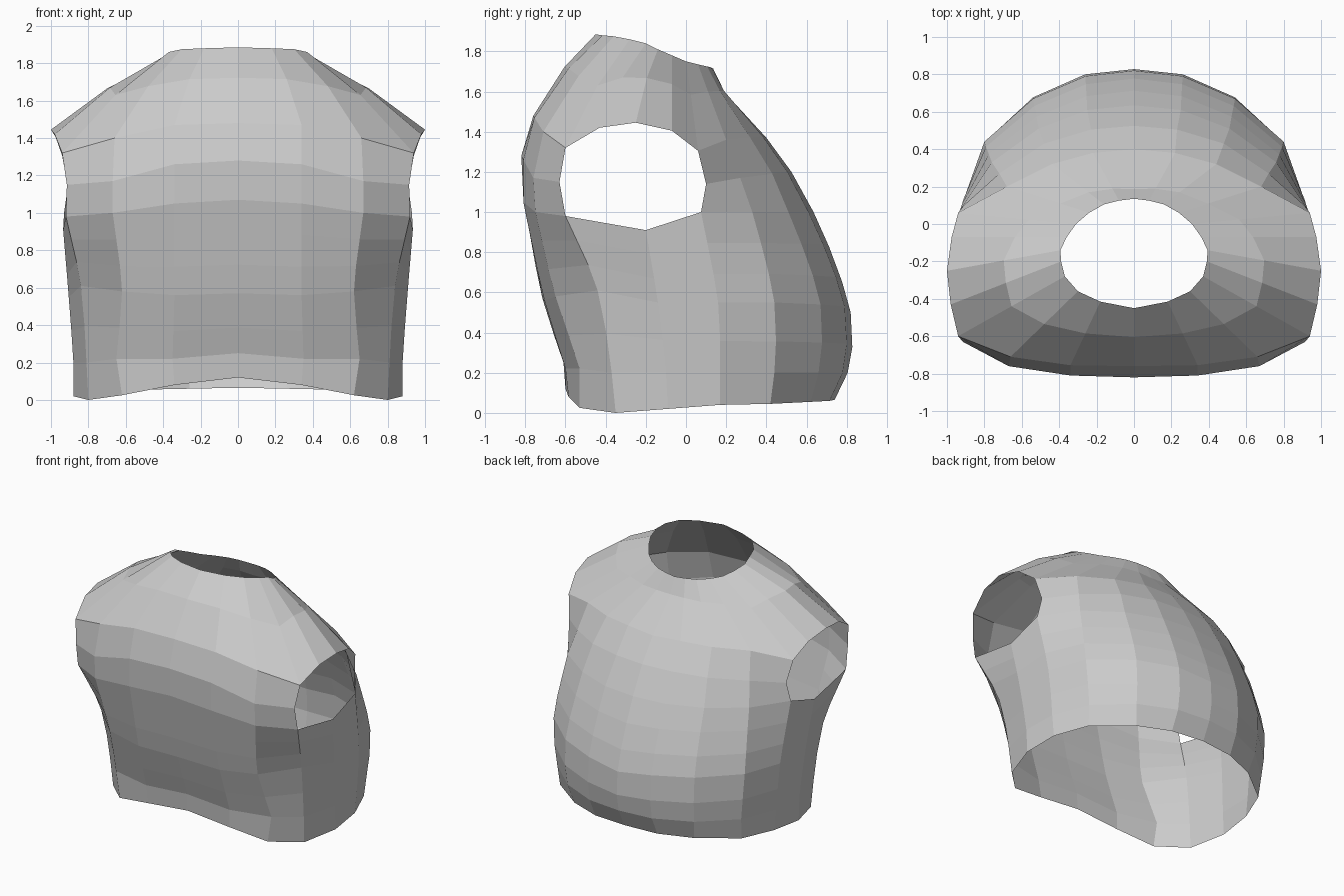
import bpy, bmesh
from mathutils import Vector

if "Cube" in bpy.data.objects:
    bpy.data.objects.remove(bpy.data.objects["Cube"])

# Half cross-sections, from front centre round the +x side to back centre
hem = [(0,-.6,.12),(.34,-.585,.08),(.62,-.53,.025),(.8,-.35,0),(.88,-.09,.02),
       (.86,.17,.04),(.76,.42,.045),(.5,.62,.055),(.26,.715,.06),(0,.74,.065)]
waist = [(0,-.61,.25),(.35,-.6,.22),(.65,-.53,.22),(.81,-.37,.2),(.88,-.1,.2),
         (.875,.17,.2),(.77,.44,.2),(.53,.66,.2),(.26,.78,.2),(0,.805,.2)]
ribs = [(0,-.715,.57),(.34,-.705,.56),(.62,-.65,.58),(.84,-.44,.61),(.905,-.14,.55),
        (.9,.16,.55),(.8,.44,.55),(.54,.67,.54),(.26,.79,.53),(0,.82,.5)]
armpit = [(0,-.81,1.07),(.34,-.81,1.05),(.67,-.75,1.0),(.92,-.6,.98),(.935,-.2,.91),
          (.93,.075,1.0),(.76,.33,1.0),(.51,.51,1.0),(.25,.61,1.0),(0,.635,1.0)]
chest = [(0,-.82,1.28),(.34,-.81,1.26),(.67,-.76,1.17),(.915,-.63,1.15),
         (.91,.1,1.14),(.72,.27,1.17),(.48,.43,1.19),(.23,.505,1.2),(0,.525,1.2)]
shoulder = [(0,-.76,1.48),(.34,-.755,1.47),(.66,-.71,1.4),(.94,-.6,1.32),(.98,-.43,1.42),
            (1,-.25,1.445),(.975,-.07,1.405),(.94,.06,1.305),(.68,.2,1.36),
            (.44,.32,1.37),(.22,.38,1.38),(0,.4,1.37)]
neck = [(0,-.45,1.885),(.18,-.415,1.88),(.3,-.36,1.875),(.37,-.28,1.86),(.39,-.2,1.84),
        (.393,-.14,1.81),(.36,-.07,1.78),(.31,0,1.75),(.24,.06,1.735),
        (.16,.105,1.725),(.08,.125,1.72),(0,.135,1.715)]

bm = bmesh.new()


def ring(points):
    return [bm.verts.new(p) for p in points]


def bridge(low, high):
    for a, b, c, d in zip(low, low[1:], high[1:], high):
        bm.faces.new((a, b, c, d))


def smooth_between(p0, p1, p2, p3, t):
    """Catmull-Rom point between the sections p1 and p2."""
    out = []
    for a, b, c, d in zip(p0, p1, p2, p3):
        a, b, c, d = map(Vector, (a, b, c, d))
        out.append(b + (c - a) * t / 2 + (a * 2 - b * 5 + c * 4 - d) * t * t / 2
                   + (b * 3 - a - c * 3 + d) * t ** 3 / 2)
    return out


# Body below the arm holes
rows = [hem, waist, smooth_between(hem, waist, ribs, armpit, .5), ribs]
above = [[Vector(c) * 2 - Vector(r) for r, c in zip(ribs, armpit)]][0]
for i in range(len(above)):
    # the back leans forward more strongly above the armpit
    above[i] += Vector((0, -.12 * max(0, i - 5) / 4, 0))
rows += [smooth_between(waist, ribs, armpit, above, t) for t in (1 / 3, 2 / 3)]
rows.append(armpit)
rings = [ring(r) for r in rows]
for low, high in zip(rings, rings[1:]):
    bridge(low, high)

# Chest and back strips either side of the arm hole
under, mid, top = rings[-1], ring(chest), ring(shoulder)
bridge(under[:4], mid[:4])
bridge(mid[:4], top[:4])
bridge(under[5:], mid[4:])
bridge(mid[4:], top[7:])

# Shoulder slope up to the neck opening
slope = []
for i, (p, q) in enumerate(zip(shoulder, neck)):
    s = max(0, i - 5) / 6
    slope.append(Vector(p).lerp(Vector(q), .5 + .3 * s) + Vector((0, 0, .04 - .085 * s)))
slope_ring = ring(slope)
bridge(top, slope_ring)
bridge(slope_ring, ring(neck))

bmesh.ops.recalc_face_normals(bm, faces=bm.faces)
mesh = bpy.data.meshes.new("torso_shell")
bm.to_mesh(mesh)
bm.free()
torso = bpy.data.objects.new("torso_shell", mesh)
bpy.context.collection.objects.link(torso)

# Mirror to the other side
mirror = torso.modifiers.new("mirror", 'MIRROR')
mirror.use_clip = True
mirror.merge_threshold = .001
